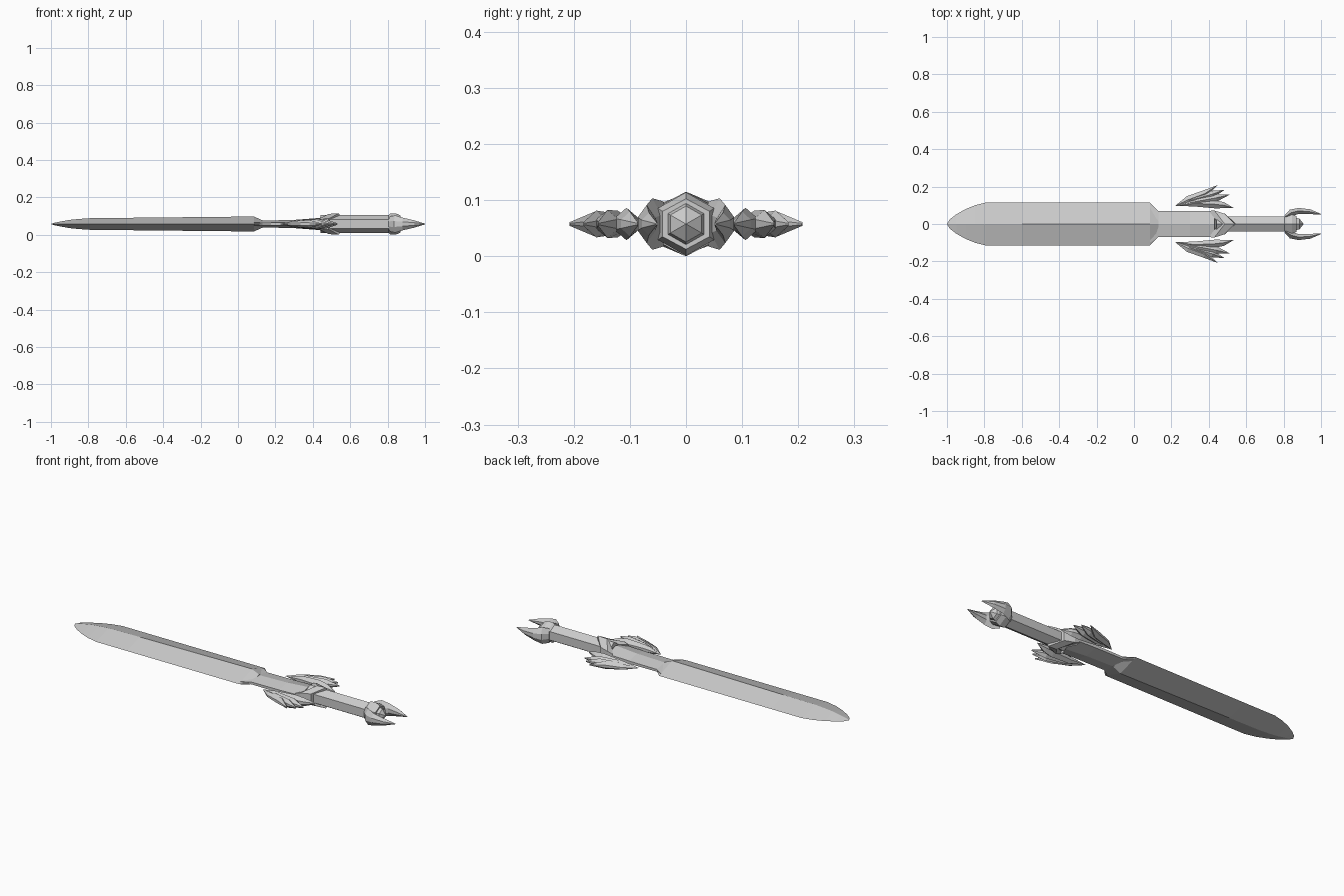
import bpy
import bmesh
from mathutils import Vector

cube = bpy.data.objects.get("Cube")
if cube:
    bpy.data.objects.remove(cube, do_unlink=True)

steel = bpy.data.materials.new("grey_steel")
steel.use_nodes = True
GREY = (0.6, 0.6, 0.6, 1)
steel.diffuse_color = GREY
steel.node_tree.nodes["Principled BSDF"].inputs["Base Color"].default_value = GREY

MID = 0.0575  # height of the sword's centre line

# Cross-sections: (side, height) in half-width units
DIAMOND = [(1, 0), (0, 1), (-1, 0), (0, -1)]
HEX = [(1, .5), (0, 1), (-1, .5), (-1, -.5), (0, -1), (1, -.5)]
FLAT_HEX = [(1, .35), (0, 1), (-1, .35), (-1, -.35), (0, -1), (1, -.35)]


def loft(name, section, stations, side=1, sweep=0):
    """Skin a section along stations of (x, y, half width, half height)."""
    bm = bmesh.new()
    path = [Vector((s[0], s[1] * side)) for s in stations]
    rings = []
    for i, (x, y, w, h) in enumerate(stations):
        along = (path[min(i + 1, len(path) - 1)] - path[max(i - 1, 0)]).normalized()
        across = Vector((-along.y, along.x)) * side
        ring = []
        for u, v in section:
            p = path[i] + across * u * w
            ring.append(bm.verts.new((p.x - sweep * abs(u), p.y, MID + v * h)))
        rings.append(ring)
    n = len(section)
    for a, b in zip(rings, rings[1:]):
        for k in range(n):
            bm.faces.new((a[k], a[(k + 1) % n], b[(k + 1) % n], b[k]))
    bm.faces.new(rings[0])
    bm.faces.new(rings[-1])
    bmesh.ops.remove_doubles(bm, verts=bm.verts, dist=0.0002)
    bmesh.ops.recalc_face_normals(bm, faces=bm.faces)
    mesh = bpy.data.meshes.new(name)
    bm.to_mesh(mesh)
    bm.free()
    mesh.materials.append(steel)
    ob = bpy.data.objects.new(name, mesh)
    bpy.context.collection.objects.link(ob)
    return ob


# Broad blade with a rounded point and a stepped shoulder
loft("blade", DIAMOND, [
    (-1, 0, 0, 0), (-.985, 0, .025, .006), (-.95, 0, .052, .013),
    (-.9, 0, .08, .022), (-.85, 0, .1, .027), (-.79, 0, .115, .031),
    (-.6, 0, .115, .033), (.085, 0, .115, .04), (.13, 0, .07, .02)])

# Narrow neck between blade and guard
loft("blade_neck", FLAT_HEX, [
    (.085, 0, .1, .022), (.13, 0, .07, .018), (.3, 0, .07, .022),
    (.43, 0, .07, .032)])

# Swept chevron guard
loft("guard", HEX, [
    (.455, 0, .07, .034), (.485, 0, .072, .054), (.54, 0, .055, .0575),
    (.545, 0, .04, .045)], sweep=.055)

# Six-sided grip and the pommel collar
loft("grip", HEX, [(.44, 0, .04, .047), (.84, 0, .04, .047)])
loft("pommel_collar", HEX, [
    (.805, 0, .04, .047), (.815, 0, .045, .0565), (.845, 0, .05, .0565),
    (.87, 0, .042, .045)])
loft("pommel_gem", HEX, [
    (.86, 0, .035, .04), (.885, 0, .028, .032), (.907, 0, 0, 0)])

# Paired claws and feathered wings: four blades fanning from one root
FEATHERS = {
    "outer": [(.22, .097, 0, 0), (.29, .13, .02, .015),
              (.38, .163, .019, .022), (.447, .208, 0, .003)],
    "upper": [(.24, .105, 0, 0), (.33, .135, .025, .02),
              (.42, .16, .018, .024), (.485, .183, 0, .003)],
    "middle": [(.23, .1, 0, 0), (.34, .122, .025, .024),
               (.44, .14, .02, .025), (.512, .157, 0, .003)],
    "inner": [(.22, .097, 0, 0), (.32, .11, .016, .022),
              (.43, .106, .022, .029), (.48, .1, .016, .022),
              (.533, .086, 0, .003)],
}
CLAW = [(.81, .04, .008, .04), (.84, .06, .018, .046), (.88, .07, .016, .034),
        (.94, .066, .013, .02), (1, .052, .002, .002)]
for label, side in (("left", -1), ("right", 1)):
    loft("pommel_claw_" + label, FLAT_HEX, CLAW, side)
    for part, stations in FEATHERS.items():
        loft(f"wing_{part}_feather_{label}", FLAT_HEX, stations, side)
